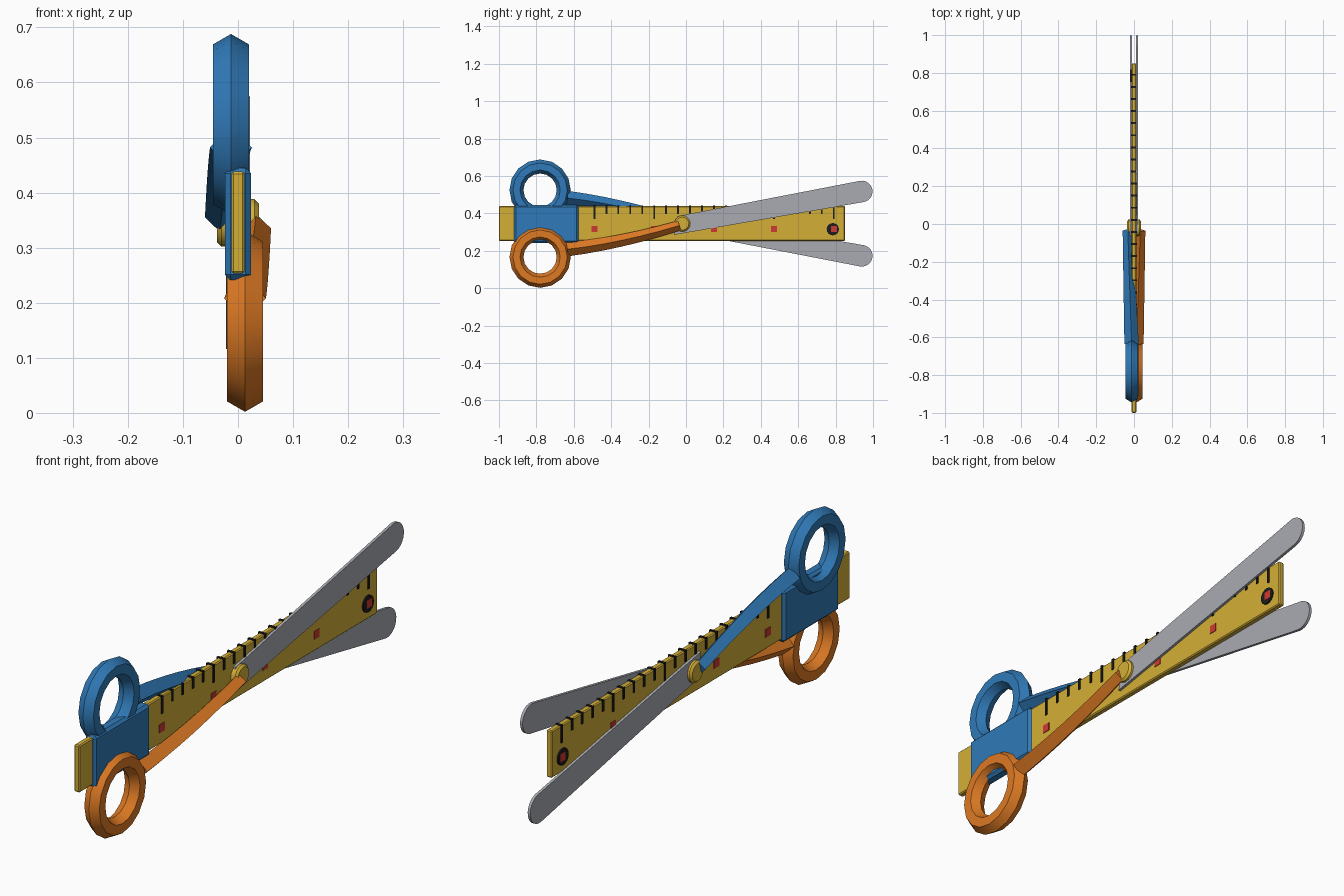
import bpy, bmesh
from math import pi, sin, cos, radians, atan2
from mathutils import Vector

cube = bpy.data.objects.get("Cube")
if cube:
    bpy.data.objects.remove(cube, do_unlink=True)

MID = 0.345      # height of the pivot
PIVOT_Y = -0.02


def material(name, hex_code):
    def linear(c):
        return c / 12.92 if c <= 0.04045 else ((c + 0.055) / 1.055) ** 2.4
    col = [linear(int(hex_code[i:i + 2], 16) / 255) for i in (0, 2, 4)] + [1]
    m = bpy.data.materials.new(name)
    m.use_nodes = True
    m.diffuse_color = col
    m.node_tree.nodes["Principled BSDF"].inputs["Base Color"].default_value = col
    return m


gold = material("gold", "D4AF37")
blue = material("blue", "307AB8")
orange = material("orange", "DE7A24")
steel = material("steel grey", "A9ABB2")
black = material("black", "1C1C1E")
red = material("red", "CF3A32")


def finish(obj, name, mat, bevel=0, smooth=False):
    obj.name = name
    obj.data.materials.append(mat)
    if bevel:
        mod = obj.modifiers.new("Bevel", "BEVEL")
        mod.width, mod.segments = bevel, 1
    if smooth:
        bpy.ops.object.select_all(action="DESELECT")
        obj.select_set(True)
        bpy.context.view_layer.objects.active = obj
        bpy.ops.object.shade_smooth_by_angle(angle=radians(30))
    return obj


def box(name, mat, y, z, half_x, bevel=0):
    """Box centred on x = 0 spanning the given y and z ranges."""
    bpy.ops.mesh.primitive_cube_add(size=1)
    obj = bpy.context.object
    obj.location = (0, sum(y) / 2, sum(z) / 2)
    obj.scale = (2 * half_x, y[1] - y[0], z[1] - z[0])
    bpy.ops.object.transform_apply(location=True, rotation=False, scale=True)
    return finish(obj, name, mat, bevel)


def disc(name, mat, y, z, radius, half_x, sides, bevel=0):
    bpy.ops.mesh.primitive_cylinder_add(vertices=sides, radius=radius, depth=2 * half_x,
                                        location=(0, y, z), rotation=(0, pi / 2, 0))
    return finish(bpy.context.object, name, mat, bevel, True)


def loft(name, mat, rings, smooth=False):
    """Skin closed rings of points and cap both ends."""
    bm = bmesh.new()
    loops = [[bm.verts.new(p) for p in ring] for ring in rings]
    n = len(loops[0])
    for a, b in zip(loops, loops[1:]):
        for i in range(n):
            bm.faces.new((a[i], a[(i + 1) % n], b[(i + 1) % n], b[i]))
    bm.faces.new(loops[0])
    bm.faces.new(loops[-1])
    bmesh.ops.recalc_face_normals(bm, faces=bm.faces)
    mesh = bpy.data.meshes.new(name)
    bm.to_mesh(mesh)
    bm.free()
    obj = bpy.data.objects.new(name, mesh)
    bpy.context.collection.objects.link(obj)
    return finish(obj, name, mat, smooth=smooth)


# Ruler and the sleeve around its end
box("ruler", gold, (-1, 0.85), (0.253, 0.438), 0.012, 0.004)
box("ruler_sleeve", blue, (-0.92, -0.575), (0.241, 0.445), 0.0236, 0.01)

# Graduation marks wrapped over the top edge, with a red square at every fifth
for i in range(21):
    y = -0.49 + 0.064 * i
    major = i % 5 == 0
    length = 0.07 if major else 0.045
    box(f"tick_{i}", black, (y - 0.005, y + 0.005), (0.441 - length, 0.441), 0.0155)
    if major:
        half = 0.0185 if i == 20 else 0.0145
        box(f"red_mark_{i}", red, (y - 0.016, y + 0.016), (0.3, 0.332), half)
disc("ruler_end_dot", black, 0.785, 0.315, 0.033, 0.0175, 16)


def handle(name, mat, s):
    """Finger ring and diamond section arm; s = 1 is low and on +x."""
    ring_z = MID - s * 0.179
    bpy.ops.mesh.primitive_torus_add(major_segments=16, minor_segments=6,
                                     major_radius=0.1265, minor_radius=0.0375,
                                     location=(s * 0.0128, -0.78, ring_z),
                                     rotation=(0, pi / 2, 0))
    finish(bpy.context.object, name + "_ring", mat, smooth=True)
    a, b, c = Vector((-0.035, 0.01)), Vector((-0.355, 0.106)), Vector((-0.635, 0.137))
    rings = []
    for k in range(7):
        t = k / 6
        p = a * (1 - t) ** 2 + b * 2 * t * (1 - t) + c * t * t
        d = ((b - a) * (1 - t) + (c - b) * t).normalized()
        r = 0.027 + 0.011 * t
        x = 0.033 - 0.0202 * t
        across = Vector((-d.y, d.x)) * r
        rings.append([(s * (x + dx), p.x + w * across.x, MID - s * (p.y + w * across.y))
                      for dx, w in ((r, 0), (0, 1), (-r, 0), (0, -1))])
    loft(name + "_arm", mat, rings, True)


def blade(name, s):
    """Flat blade with a rounded tip; s = 1 is on +x and points up."""
    tip_y, tip_z, r = 0.94, 0.172, 0.0575
    slope = atan2(tip_z, tip_y - PIVOT_Y)
    outline = [(-0.045, 0.04), (-0.063, -0.06)]
    for k in range(13):
        ang = slope - pi / 2 + pi * k / 12
        outline.append((tip_y + r * cos(ang), tip_z + r * sin(ang)))
    loft(name, steel, [[(s * x, y, MID + s * z) for y, z in outline] for x in (0.011, 0.022)], True)


# Scissors
handle("lower_handle", orange, 1)
handle("upper_handle", blue, -1)
blade("left_blade", 1)
blade("right_blade", -1)
disc("pivot_screw", gold, PIVOT_Y, MID, 0.043, 0.038, 16, 0.008)
